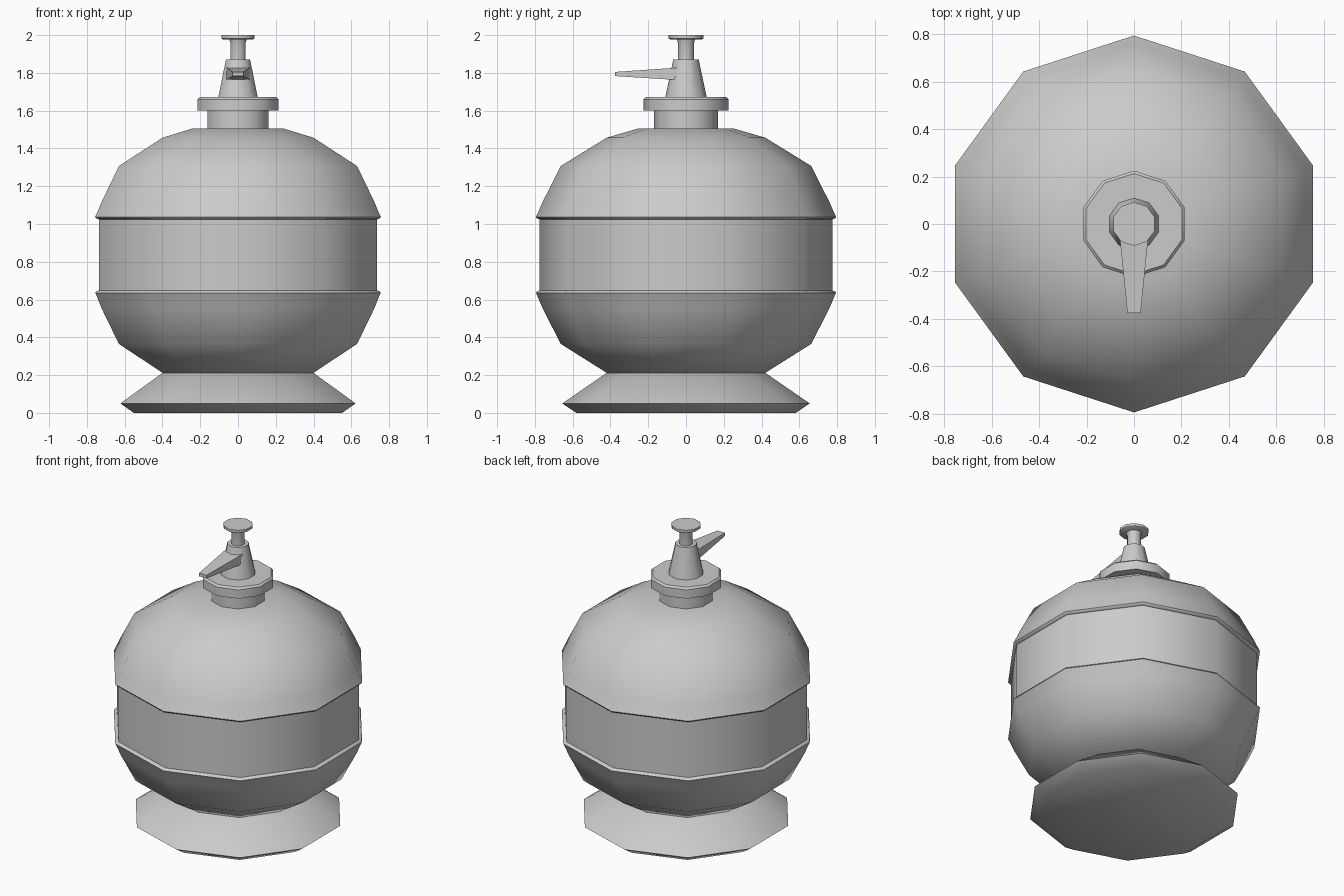
import bpy, bmesh, math

if "Cube" in bpy.data.objects:
    bpy.data.objects.remove(bpy.data.objects["Cube"])

SIDES = 10


def finish(name, bm, angle):
    bmesh.ops.recalc_face_normals(bm, faces=bm.faces)
    mesh = bpy.data.meshes.new(name)
    bm.to_mesh(mesh)
    bm.free()
    obj = bpy.data.objects.new(name, mesh)
    bpy.context.collection.objects.link(obj)
    bpy.ops.object.select_all(action='DESELECT')
    obj.select_set(True)
    bpy.context.view_layer.objects.active = obj
    bpy.ops.object.shade_smooth_by_angle(angle=math.radians(angle))
    return obj


def loft(name, rings, angle):
    """Skin a list of point rings and cap both ends."""
    bm = bmesh.new()
    loops = [[bm.verts.new(p) for p in ring] for ring in rings]
    n = len(loops[0])
    for a, b in zip(loops, loops[1:]):
        for i in range(n):
            j = (i + 1) % n
            bm.faces.new((a[i], a[j], b[j], b[i]))
    bm.faces.new(loops[0])
    bm.faces.new(loops[-1])
    return finish(name, bm, angle)


def lathe(name, profile, angle=40):
    """Ten-sided turned part from (radius, height) points."""
    turns = [math.pi / 2 + math.tau * i / SIDES for i in range(SIDES)]
    return loft(name, [[(r * math.cos(t), r * math.sin(t), z) for t in turns]
                       for r, z in profile], angle)


# Flared foot
lathe("foot", [(0.58, 0), (0.655, 0.05), (0.42, 0.212)])

# Round bottle: lower bowl, recessed label band, upper dome
lathe("bottle", [
    (0.42, 0.212), (0.663, 0.365), (0.76, 0.555), (0.787, 0.62), (0.795, 0.635),
    (0.79, 0.643), (0.775, 0.648),
    (0.775, 1.025), (0.79, 1.03), (0.795, 1.038),
    (0.787, 1.053), (0.76, 1.115), (0.663, 1.307), (0.42, 1.457), (0.255, 1.505)])

# Neck and screw collar
lathe("neck", [(0.17, 1.50), (0.17, 1.61)])
lathe("collar", [(0.225, 1.60), (0.225, 1.66), (0.213, 1.672)])

# Pump housing, plunger stem and press button
lathe("pump_housing", [(0.11, 1.67), (0.067, 1.872)])
lathe("pump_stem", [(0.043, 1.87), (0.043, 1.96), (0.05, 1.982)])
lathe("press_button", [(0.085, 1.978), (0.092, 1.983), (0.092, 2.0)])

# Tapered spout pointing to the front
spout = [(-0.04, 0.062, 1.762, 1.828), (-0.375, 0.028, 1.783, 1.805)]
loft("spout", [[(-w, y, lo), (w, y, lo), (w, y, hi), (-w, y, hi)]
               for y, w, lo, hi in spout], 30)
